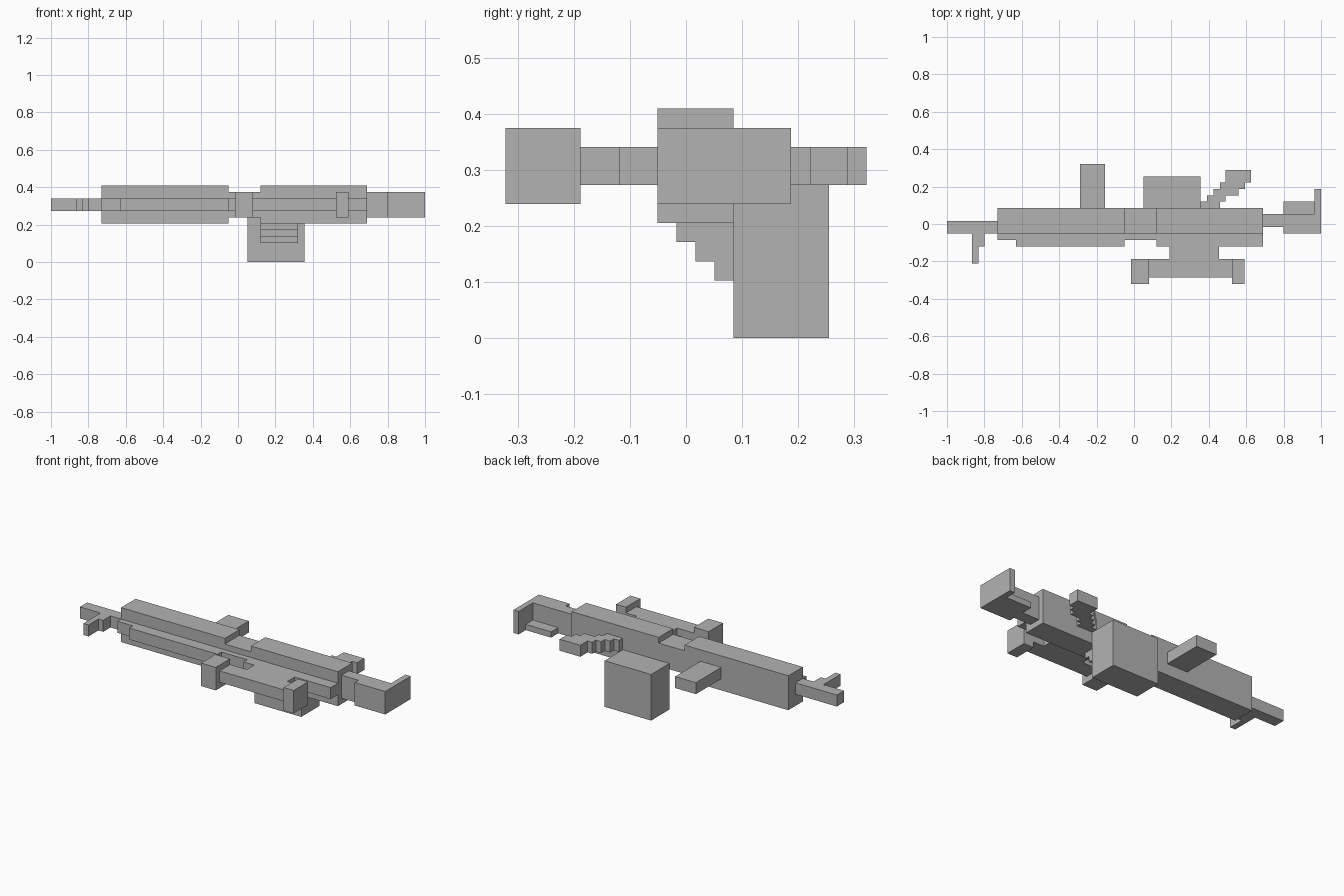
import bpy
import bmesh

cube = bpy.data.objects.get("Cube")
if cube:
    bpy.data.objects.remove(cube, do_unlink=True)

grey = bpy.data.materials.new("plain grey")
grey.use_nodes = True
colour = (0.45, 0.45, 0.45, 1)
grey.diffuse_color = colour
grey.node_tree.nodes["Principled BSDF"].inputs["Base Color"].default_value = colour

STEP = 0.034          # block size shared by all stepped parts
MID = (0.273, 0.341)  # thin layer heights
WIDE = (0.239, 0.375)  # medium layer heights
FULL = (0.205, 0.409)  # thick layer heights
FRONT, BACK = -0.051, 0.085  # receiver depth


def add_blocks(name, blocks):
    """One object made of axis-aligned blocks given as x, y and z ranges."""
    bm = bmesh.new()
    for ranges in blocks:
        verts = bmesh.ops.create_cube(bm, size=1)["verts"]
        for v in verts:
            for axis, (low, high) in enumerate(ranges):
                v.co[axis] = low if v.co[axis] < 0 else high
    mesh = bpy.data.meshes.new(name)
    bm.to_mesh(mesh)
    bm.free()
    mesh.materials.append(grey)
    obj = bpy.data.objects.new(name, mesh)
    bpy.context.collection.objects.link(obj)
    return obj


# Receiver and its waist
body = (FRONT, BACK)
add_blocks("fore_body", [((-0.73, -0.05), body, FULL)])
add_blocks("body_waist", [((-0.05, 0.12), body, WIDE)])
add_blocks("rear_body", [((0.12, 0.69), body, FULL)])

# Rail along the front edge
low, high = FRONT - STEP, FRONT - 2 * STEP
add_blocks("rail", [
    ((-0.73, -0.63), (low, FRONT), MID),
    ((-0.63, -0.05), (high, FRONT), MID),
    ((-0.05, 0.12), (low, FRONT), MID),
    ((0.12, 0.69), (high, FRONT), MID),
])

# Sight tube with a wide block at each end
add_blocks("sight_mount", [((0.19, 0.455), (-0.188, high), MID)])
add_blocks("sight_tube", [((0.08, 0.525), (-0.286, -0.188), MID)])
for name, span in (("sight_front", (-0.017, 0.08)), ("sight_rear", (0.525, 0.59))):
    add_blocks(name, [(span, (-0.322, -0.188), WIDE)])

# Barrel with a stepped post
add_blocks("barrel", [((-1, -0.73), (FRONT, 0.017), MID)])
add_blocks("barrel_post", [
    ((-0.865, -0.831), (-0.212, FRONT), MID),
    ((-0.831, -0.80), (high, FRONT), MID),
])

# Stock
add_blocks("stock_neck", [((0.69, 0.80), (-0.016, 0.053), WIDE)])
add_blocks("stock", [((0.80, 0.966), (FRONT, 0.053), WIDE)])
add_blocks("stock_ledge", [((0.80, 0.966), (0.053, 0.12), (WIDE[0], MID[0]))])
add_blocks("butt_plate", [((0.966, 1), (FRONT, 0.187), WIDE)])

# Forward handle
add_blocks("fore_handle", [((-0.29, -0.155), (BACK, 0.322), MID)])

# Slanted rear grip, one row per step
rows = [(0.355, 0.46), (0.39, 0.49), (0.425, 0.56), (0.46, 0.593), (0.49, 0.625)]
grip = []
for i, span in enumerate(rows):
    y = BACK + i * STEP
    top = 0.289 if i == len(rows) - 1 else y + STEP
    grip.append((span, (y, top), MID))
add_blocks("rear_grip", grip)

# Box magazine and the stepped brace beside it
add_blocks("magazine", [((0.05, 0.355), (BACK, 0.255), (0, MID[0]))])
brace = []
for i in range(3):
    z = FULL[0] - i * STEP
    brace.append(((0.12, 0.32), (BACK - (3 - i) * STEP, BACK), (z - STEP, z)))
add_blocks("magazine_brace", brace)
